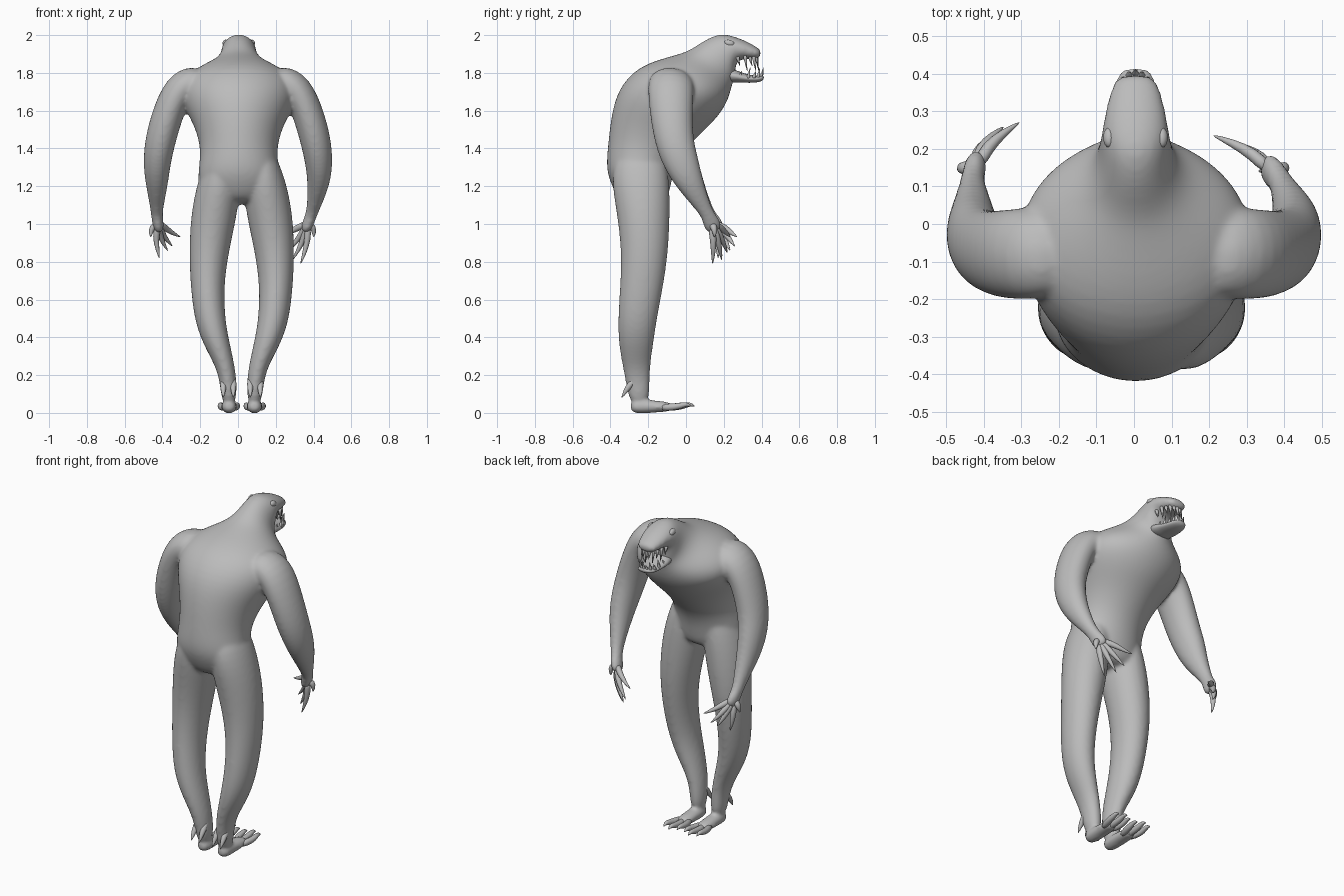
import bpy, bmesh, math
from mathutils import Vector, Matrix

old = bpy.data.objects.get("Cube")
if old:
    bpy.data.objects.remove(old, do_unlink=True)

skin = bpy.data.materials.new("grey_skin")
skin.use_nodes = True
GREY = (0.5, 0.5, 0.5, 1)
skin.diffuse_color = GREY
skin.node_tree.nodes["Principled BSDF"].inputs["Base Color"].default_value = GREY

MID = 0.02    # the legs are mirrored about this x
HEAD = 0.004  # centre line of torso and head
SIDES = (("right", -1), ("left", 1))


def loft(bm, sections, sides=16):
    """Closed tube through sections of (centre, half axis, half axis)."""
    rings = []
    for c, a, b in sections:
        angles = [math.tau * i / sides for i in range(sides)]
        rings.append([bm.verts.new(c + a * math.cos(t) + b * math.sin(t)) for t in angles])
    for low, high in zip(rings, rings[1:]):
        for i in range(sides):
            j = (i + 1) % sides
            bm.faces.new((low[i], low[j], high[j], high[i]))
    bm.faces.new(rings[0][::-1])
    bm.faces.new(rings[-1])


def limb(bm, points, sides=12):
    """Tube along points of (x, y, z, sideways radius, depth radius)."""
    centres = [Vector(p[:3]) for p in points]
    sections = []
    for i, p in enumerate(points):
        ahead = centres[min(i + 1, len(points) - 1)]
        t = (ahead - centres[max(i - 1, 0)]).normalized()
        a = (Vector((1, 0, 0)) - t * t.x).normalized()
        sections.append((centres[i], a * p[3], t.cross(a) * p[4]))
    loft(bm, sections, sides)


def leg_part(bm, sign, points, sides=12):
    """Limb whose x is measured outwards from the middle of the legs."""
    limb(bm, [(MID + sign * x, *rest) for x, *rest in points], sides)


def spine(bm, profile, sides=20):
    """Tube from (upper y, upper z, lower y, lower z, half width)."""
    sections = []
    for y1, z1, y2, z2, w in profile:
        p, q = Vector((HEAD, y1, z1)), Vector((HEAD, y2, z2))
        sections.append(((p + q) / 2, Vector((w, 0, 0)), (p - q) / 2))
    loft(bm, sections, sides)


def finish(name, bm, levels=1, voxel=0):
    bmesh.ops.recalc_face_normals(bm, faces=bm.faces)
    mesh = bpy.data.meshes.new(name)
    bm.to_mesh(mesh)
    bm.free()
    mesh.materials.append(skin)
    ob = bpy.data.objects.new(name, mesh)
    bpy.context.collection.objects.link(ob)
    if levels:
        sub = ob.modifiers.new("round", 'SUBSURF')
        sub.levels = sub.render_levels = levels
    if voxel:
        fuse = ob.modifiers.new("fuse", 'REMESH')
        fuse.mode = 'VOXEL'
        fuse.voxel_size = voxel
        fuse.use_smooth_shade = True
        soft = ob.modifiers.new("soften", 'SMOOTH')
        soft.factor = 0.5
        soft.iterations = 11
    mesh.polygons.foreach_set("use_smooth", [True] * len(mesh.polygons))


# Body: hunched torso and head, arms, palms, legs and soles fused into one skin
body = bmesh.new()
spine(body, [
    (-.34, 1.1, -.12, 1.1, .14),
    (-.395, 1.2, -.085, 1.16, .215),
    (-.427, 1.29, -.07, 1.26, .22),
    (-.415, 1.42, -.03, 1.36, .2),
    (-.4, 1.57, .07, 1.47, .235),
    (-.365, 1.715, .16, 1.55, .3),
    (-.26, 1.835, .215, 1.63, .325),
    (-.1, 1.885, .235, 1.69, .245),
    (.01, 1.912, .245, 1.735, .145),
    (.08, 1.965, .255, 1.76, .105),
    (.165, 2.008, .26, 1.775, .096),
    (.225, 2.004, .262, 1.865, .09),
    (.31, 1.974, .31, 1.872, .08),
    (.37, 1.94, .365, 1.872, .064),
    (.4, 1.92, .395, 1.88, .048),
])
upper_arm = [
    (.17, -.075, 1.765, .09, .12),
    (.3, -.08, 1.74, .095, .13),
    (.365, -.08, 1.61, .087, .12),
    (.413, -.065, 1.44, .085, .108),
    (.43, -.025, 1.32, .076, .098),
]
forearms = {
    "right": [(-.43, .02, 1.22, .063, .077), (-.43, .085, 1.11, .041, .048)],
    "left": [(.428, .02, 1.22, .063, .077), (.405, .08, 1.11, .041, .048)],
}
palms = {
    "right": [(-.43, .12, 1.05, .032, .037), (-.424, .145, 1.005, .032, .05),
              (-.415, .17, .96, .026, .045)],
    "left": [(.388, .115, 1.05, .032, .037), (.372, .135, 1.005, .032, .05),
             (.35, .155, .96, .026, .045)],
}
for side, sign in SIDES:
    limb(body, [(p[0] * sign,) + p[1:] for p in upper_arm] + forearms[side] + palms[side])
    leg_part(body, sign, [
        (.09, -.24, 1.4, .07, .12),
        (.11, -.245, 1.26, .115, .163),
        (.145, -.225, 1.07, .128, .147),
        (.175, -.217, .86, .11, .13),
        (.183, -.235, .67, .092, .118),
        (.17, -.258, .5, .085, .107),
        (.137, -.265, .38, .072, .098),
        (.09, -.263, .26, .052, .078),
        (.07, -.255, .16, .047, .065),
        (.067, -.245, .04, .04, .055)])
    leg_part(body, sign, [
        (.067, -.295, .033, .025, .025), (.067, -.27, .034, .042, .04),
        (.067, -.2, .034, .045, .037), (.067, -.12, .033, .046, .03),
        (.067, -.07, .031, .042, .022)])
finish("body", body, 2, 0.01)

# Fingers: four long clawed fingers and a thumb on each hand
finger_tips = {
    "right": [(-.415, .17, .815), (-.37, .235, .855), (-.345, .26, .88),
              (-.302, .272, .93), (-.462, .14, .93)],
    "left": [(.33, .14, .785), (.285, .19, .805), (.25, .22, .845),
             (.207, .237, .93), (.4, .15, .93)],
}
for side, sign in SIDES:
    hand = bmesh.new()
    palm = Vector(palms[side][1][:3])
    for tip in map(Vector, finger_tips[side]):
        start = palm.lerp(tip, .08)
        knuckle = palm.lerp(tip, .42) + Vector((.016 * sign, .008, .008))
        claw = palm.lerp(tip, .73) + Vector((.01 * sign, .006, 0))
        limb(hand, [(*start, .02, .022), (*knuckle, .019, .02),
                    (*claw, .012, .013), (*tip, .002, .002)], 8)
    finish(side + "_fingers", hand)

# Toes: three clawed toes and two short spurs behind each ankle
for side, sign in SIDES:
    foot = bmesh.new()
    for spread, reach in ((-.042, 0), (0, .022), (.045, .005)):
        root, end = .067 + spread * .5, .067 + spread
        leg_part(foot, sign, [
            (root, -.14, .028, .02, .022), (end, reach - .06, .031, .02, .02),
            (end, reach - .02, .042, .017, .016),
            (end, reach + .005, .046, .011, .011),
            (end, reach + .025, .034, .002, .002)], 8)
    for spread in (-.025, .028):
        x = .07 + spread
        leg_part(foot, sign, [
            (x, -.26, .19, .015, .015), (x, -.295, .15, .02, .02),
            (x, -.32, .115, .014, .014), (x, -.342, .078, .002, .002)], 8)
    finish(side + "_toes", foot)

# Lower jaw
jaw = bmesh.new()
spine(jaw, [
    (.2, 1.85, .2, 1.74, .08),
    (.27, 1.81, .27, 1.75, .075),
    (.34, 1.788, .34, 1.745, .064),
    (.39, 1.785, .39, 1.75, .05),
    (.415, 1.788, .412, 1.762, .032),
], 12)
finish("lower_jaw", jaw)


def teeth(name, count, front, back, width, height, length):
    """Cones around a jaw, every second one longer; negative length points down."""
    bm = bmesh.new()
    for i in range(count):
        t = math.pi * i / (count - 1)
        pos = Vector((HEAD + width * math.cos(t),
                      back + (front - back) * math.sin(t) ** .8, height))
        aim = Vector((0, .01, length * (1.35 if i % 2 else .8)))
        root = pos - aim * .25
        limb(bm, [(*root, .01, .01), (*pos, .01, .01),
                  (*(pos + aim), .001, .001)], 6)
    finish(name, bm, 0)


teeth("upper_teeth", 11, .375, .275, .062, 1.875, -.048)
teeth("lower_teeth", 11, .4, .285, .055, 1.78, .036)

# Eyes: shallow ovals set into the sides of the head
for side, sign in SIDES:
    eye = bmesh.new()
    place = Matrix.Translation((HEAD + sign * .07, .23, 1.957))
    turn = Matrix.Rotation(math.radians(-15), 4, 'X')
    size = Matrix.Diagonal((.016, .028, .018, 1))
    bmesh.ops.create_uvsphere(eye, u_segments=16, v_segments=10, radius=1,
                              matrix=place @ turn @ size)
    finish(side + "_eye", eye, 0)
